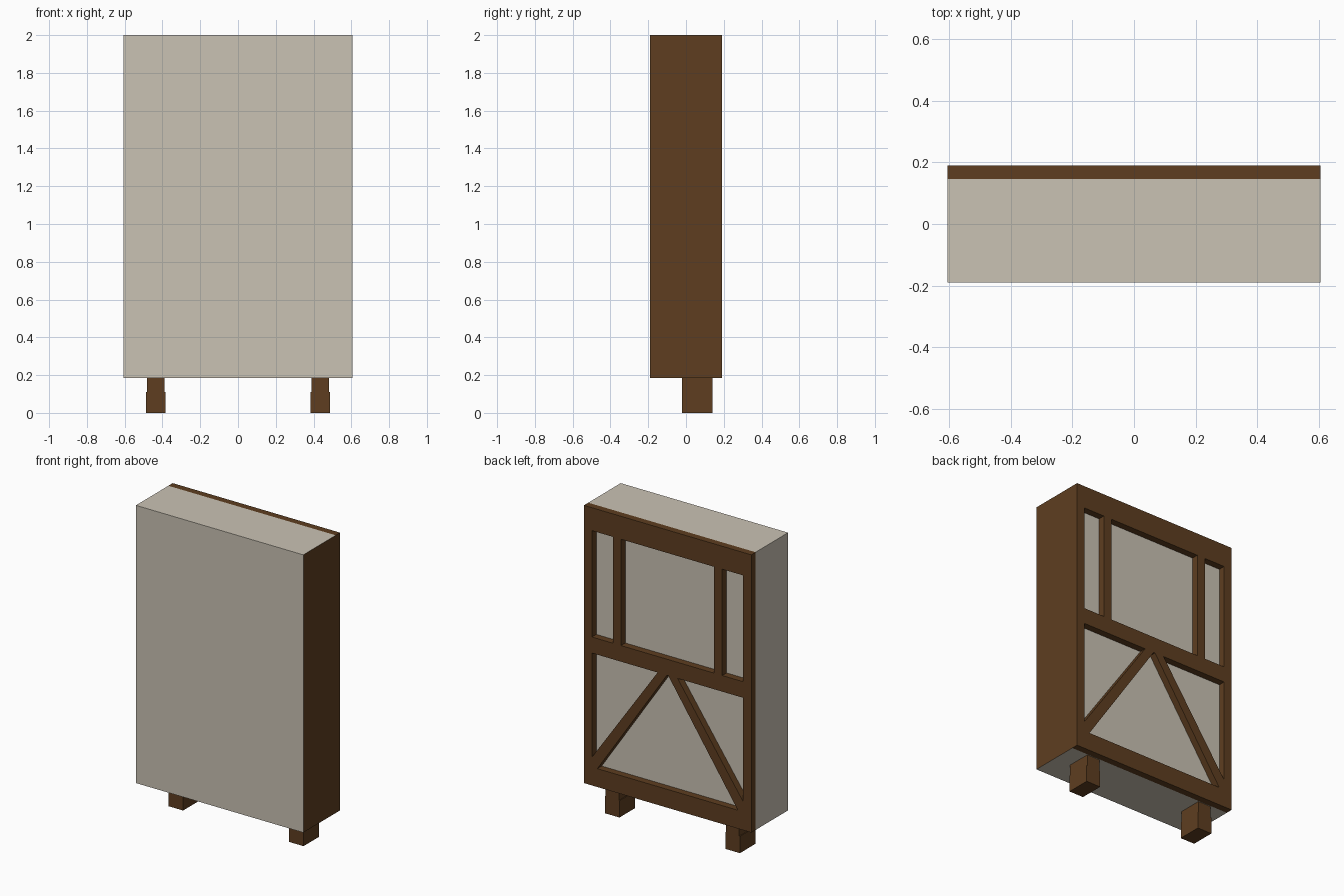
import bpy

if "Cube" in bpy.data.objects:
    bpy.data.objects.remove(bpy.data.objects["Cube"])


def material(name, rgb):
    m = bpy.data.materials.new(name)
    m.diffuse_color = (*rgb, 1.0)
    m.use_nodes = True
    m.node_tree.nodes["Principled BSDF"].inputs["Base Color"].default_value = m.diffuse_color
    return m


PLASTER = material("cream_plaster", (0.59, 0.54, 0.456))
WOOD = material("dark_brown_wood", (0.112, 0.048, 0.0144))


def prism(name, outline, y0, y1, mat):
    """Extrude an x-z outline along y."""
    n = len(outline)
    verts = [(x, y0, z) for x, z in outline] + [(x, y1, z) for x, z in outline]
    faces = [tuple(range(n)), tuple(range(2 * n - 1, n - 1, -1))]
    faces += [(i, i + n, (i + 1) % n + n, (i + 1) % n) for i in range(n)]
    mesh = bpy.data.meshes.new(name)
    mesh.from_pydata(verts, [], faces)
    mesh.materials.append(mat)
    ob = bpy.data.objects.new(name, mesh)
    bpy.context.collection.objects.link(ob)
    # consistent outward normals
    import bmesh
    bm = bmesh.new()
    bm.from_mesh(mesh)
    bmesh.ops.recalc_face_normals(bm, faces=bm.faces)
    bm.to_mesh(mesh)
    bm.free()
    return ob


def box(name, x0, x1, y0, y1, z0, z1, mat):
    return prism(name, [(x0, z0), (x1, z0), (x1, z1), (x0, z1)], y0, y1, mat)


W, BOTTOM, TOP = 0.605, 0.185, 2.0
FRONT, PANEL, BACK = -0.19, 0.145, 0.19
INNER = 0.547

# plaster wall body, with a timber face on its right end
body = box("wall_body", -W, W, FRONT, PANEL, BOTTOM, TOP, PLASTER)
body.data.materials.append(WOOD)
for f in body.data.polygons:
    if f.normal.x > 0.9:
        f.material_index = 1

# horizontal timber rails on the back
for name, z0, z1 in (("bottom_rail", BOTTOM, 0.305),
                     ("middle_rail", 1.05, 1.155),
                     ("top_rail", 1.85, TOP)):
    box(name, -INNER, INNER, PANEL, BACK, z0, z1, WOOD)

for side, s in (("left", -1), ("right", 1)):
    # corner post and upper stud
    box(side + "_post", s * INNER, s * W, PANEL, BACK, BOTTOM, TOP, WOOD)
    box(side + "_stud", s * 0.337, s * 0.395, PANEL, BACK, 1.155, 1.85, WOOD)
    # diagonal brace from bottom corner to middle of the rail
    brace = [(0.547, 0.305), (0.547, 0.37), (0.072, 1.05), (0.005, 1.05), (0.508, 0.305)]
    prism(side + "_brace", [(s * x, z) for x, z in brace], PANEL, BACK, WOOD)
    # stepped foot
    box(side + "_foot_base", s * 0.383, s * 0.488, -0.02, 0.14, 0.0, 0.11, WOOD)
    box(side + "_foot_neck", s * 0.388, s * 0.483, -0.02, 0.14, 0.11, BOTTOM, WOOD)
